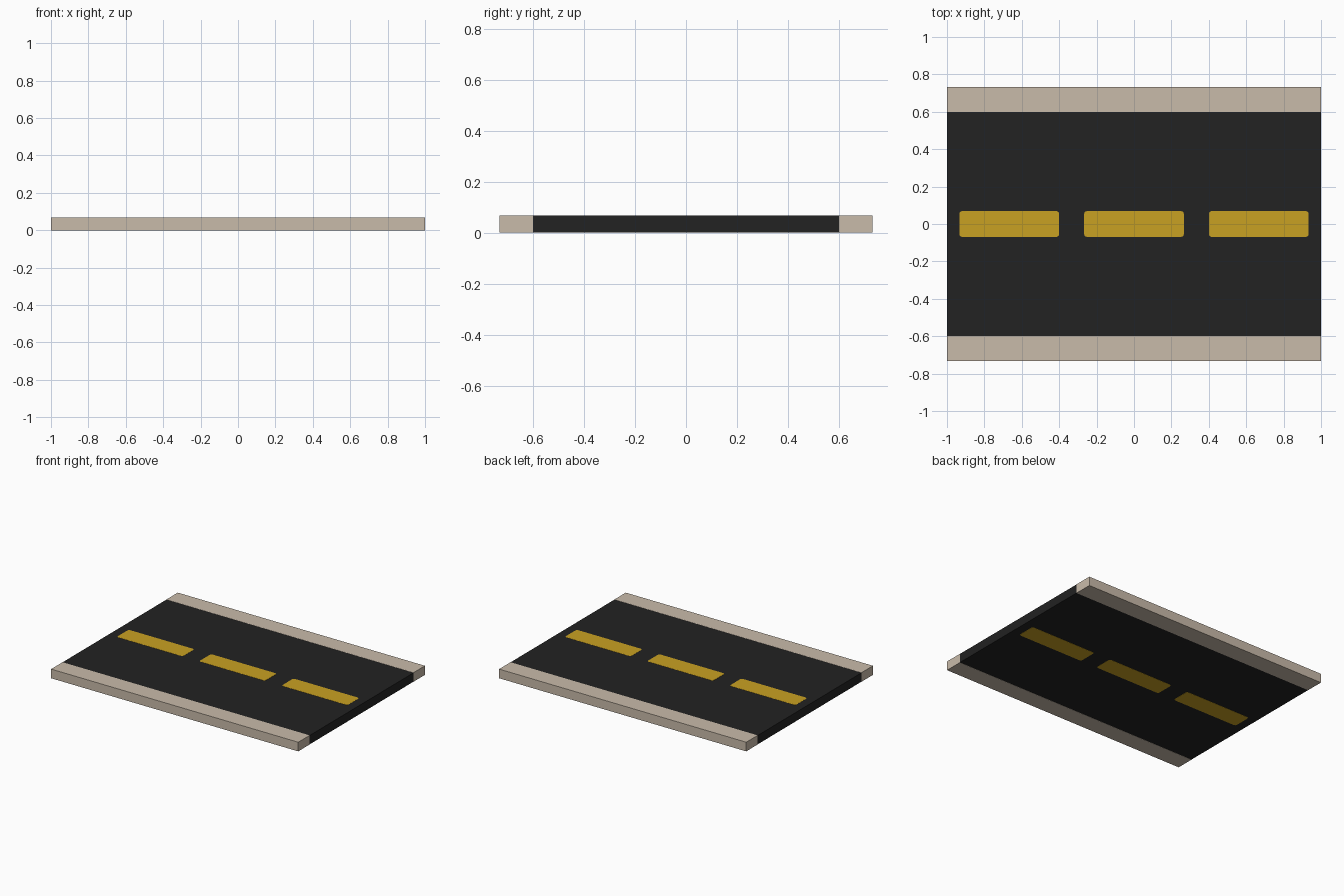
import bpy, bmesh, math

if "Cube" in bpy.data.objects:
    bpy.data.objects.remove(bpy.data.objects["Cube"])

HEIGHT = 0.067     # slab thickness
ROAD_Y = 0.6       # half width of the asphalt
EDGE_Y = 0.732     # half width including kerbs
SKIN = 0.001       # thickness of painted plates


def material(name, rgb):
    """Flat colour from 0-255 sRGB values."""
    mat = bpy.data.materials.new(name)
    lin = [((c / 255 + 0.055) / 1.055) ** 2.4 for c in rgb]
    mat.diffuse_color = (*lin, 1)
    mat.use_nodes = True
    mat.node_tree.nodes["Principled BSDF"].inputs["Base Color"].default_value = mat.diffuse_color
    return mat


ASPHALT = material("asphalt black", (34, 34, 34))
KERB = material("kerb beige", (201, 187, 170))
PAINT = material("road paint yellow", (201, 161, 34))


def slab(name, x, y, z, mat, corner=0.0):
    """Box from (min, max) ranges, optionally with rounded vertical corners."""
    bm = bmesh.new()
    bmesh.ops.create_cube(bm, size=1)
    for v in bm.verts:
        v.co = [r[0] if c < 0 else r[1] for r, c in zip((x, y, z), v.co)]
    if corner:
        upright = [e for e in bm.edges
                   if abs(e.verts[0].co.z - e.verts[1].co.z) > 1e-5]
        bmesh.ops.bevel(bm, geom=upright, offset=corner, segments=2,
                        profile=0.5, affect='EDGES')
    bmesh.ops.recalc_face_normals(bm, faces=bm.faces)
    mesh = bpy.data.meshes.new(name)
    bm.to_mesh(mesh)
    bm.free()
    mesh.materials.append(mat)
    obj = bpy.data.objects.new(name, mesh)
    bpy.context.collection.objects.link(obj)
    return obj


# Asphalt bed
slab("road_bed", (-1, 1), (-ROAD_Y, ROAD_Y), (SKIN, HEIGHT - SKIN), ASPHALT)

# Kerbs along both sides
slab("front_kerb", (-1, 1), (-EDGE_Y, -ROAD_Y), (0, HEIGHT), KERB)
slab("back_kerb", (-1, 1), (ROAD_Y, EDGE_Y), (0, HEIGHT), KERB)

# Centre line dashes, painted on the top and the underside
for i, cx in enumerate((-0.667, 0, 0.667)):
    for side, z in (("top", (HEIGHT - SKIN, HEIGHT)), ("under", (0, SKIN))):
        slab(f"{side}_dash_{i + 1}", (cx - 0.267, cx + 0.267),
             (-0.069, 0.069), z, PAINT, corner=0.014)
